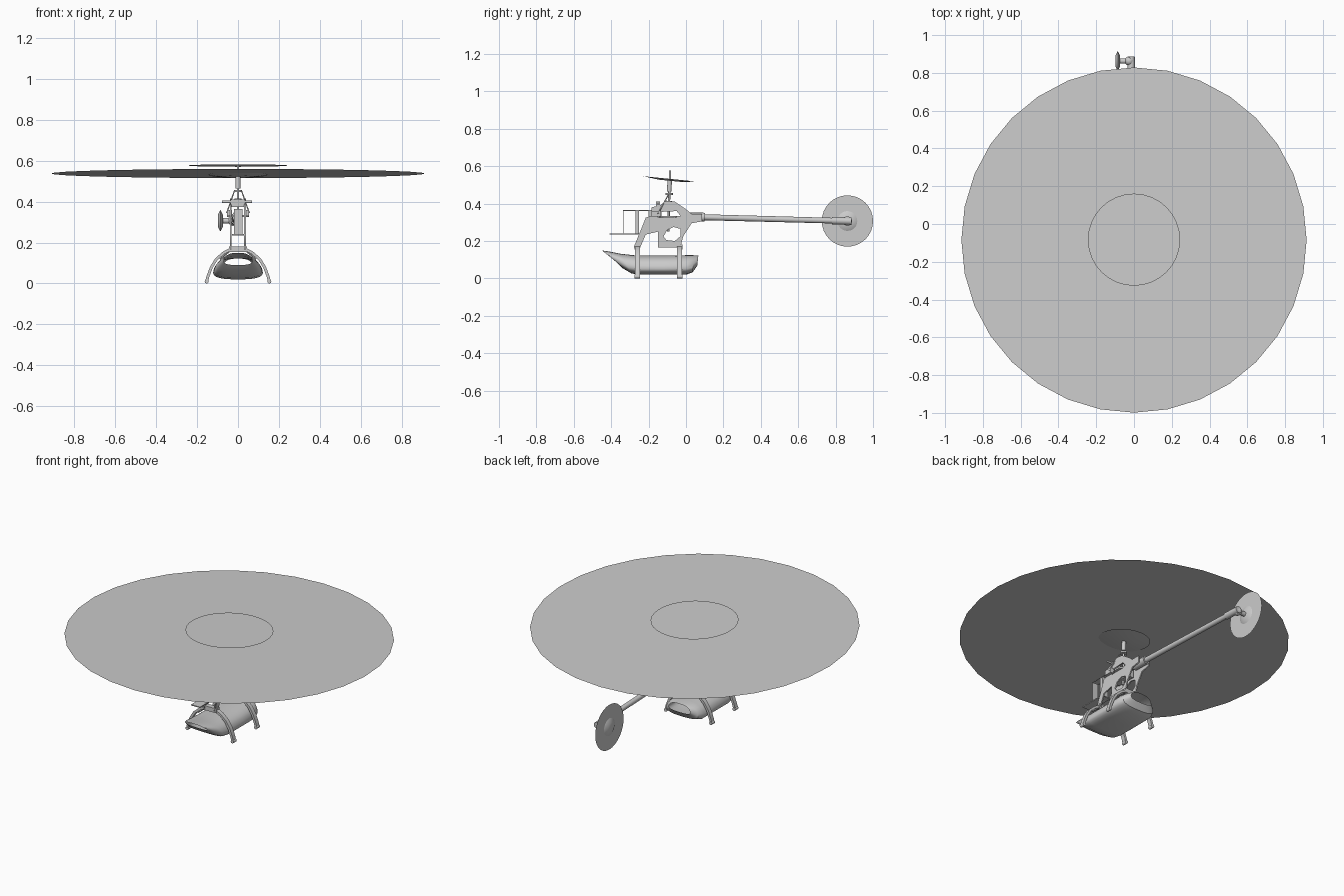
import bpy, bmesh, math
from mathutils import Vector, Matrix

if "Cube" in bpy.data.objects:
    bpy.data.objects.remove(bpy.data.objects["Cube"])

def add_mesh(name, verts, faces, smooth=False):
    me = bpy.data.meshes.new(name)
    me.from_pydata(verts, [], faces)
    ob = bpy.data.objects.new(name, me)
    bpy.context.collection.objects.link(ob)
    bm = bmesh.new(); bm.from_mesh(me)
    bmesh.ops.recalc_face_normals(bm, faces=bm.faces)
    bm.to_mesh(me); bm.free()
    if smooth:
        shade(ob)
    return ob

def shade(ob):
    bpy.ops.object.select_all(action='DESELECT')
    ob.select_set(True)
    bpy.context.view_layer.objects.active = ob
    bpy.ops.object.shade_smooth_by_angle(angle=math.radians(35))

def box(name, x0, x1, y0, y1, z0, z1):
    v = [(x, y, z) for x in (x0, x1) for y in (y0, y1) for z in (z0, z1)]
    f = [(0, 1, 3, 2), (4, 6, 7, 5), (0, 4, 5, 1), (2, 3, 7, 6), (0, 2, 6, 4), (1, 5, 7, 3)]
    return add_mesh(name, v, f)

def rod(name, a, b, r0, r1=None, sides=16):
    a, b = Vector(a), Vector(b)
    r1 = r0 if r1 is None else r1
    q = (b - a).to_track_quat('Z', 'Y')
    ring = [q @ Vector((math.cos(t), math.sin(t), 0)) for t in
            [2 * math.pi * i / sides for i in range(sides)]]
    v = [a + r0 * p for p in ring] + [b + r1 * p for p in ring]
    f = [(i, (i + 1) % sides, sides + (i + 1) % sides, sides + i) for i in range(sides)]
    f += [tuple(range(sides))[::-1], tuple(range(sides, 2 * sides))]
    return add_mesh(name, v, f, True)

def disc(name, loc, r, rot, sides=32):
    v = [(r * math.cos(2 * math.pi * i / sides), r * math.sin(2 * math.pi * i / sides), 0)
         for i in range(sides)]
    me = bpy.data.meshes.new(name)
    me.from_pydata(v, [], [tuple(range(sides))])
    ob = bpy.data.objects.new(name, me)
    ob.location, ob.rotation_euler = loc, rot
    bpy.context.collection.objects.link(ob)
    return ob

def plate(name, loops, x, half):
    # profile in the y-z plane with holes, given thickness
    cu = bpy.data.curves.new(name, 'CURVE')
    cu.dimensions, cu.fill_mode, cu.extrude = '2D', 'BOTH', half
    for pts in loops:
        s = cu.splines.new('POLY')
        s.points.add(len(pts) - 1)
        for p, (a, b) in zip(s.points, pts):
            p.co = (a, b, 0, 1)
        s.use_cyclic_u = True
    tmp = bpy.data.objects.new(name + "_profile", cu)
    bpy.context.collection.objects.link(tmp)
    bpy.context.view_layer.update()
    me = bpy.data.meshes.new_from_object(tmp.evaluated_get(bpy.context.evaluated_depsgraph_get()))
    bpy.data.objects.remove(tmp)
    me.transform(Matrix(((0, 0, 1, x), (1, 0, 0, 0), (0, 1, 0, 0), (0, 0, 0, 1))))
    ob = bpy.data.objects.new(name, me)
    bpy.context.collection.objects.link(ob)
    return ob

# main rotor disc and stabiliser disc, tilted a little forward-up
tilt = math.radians(-1.4)
disc("main_rotor_disc", (0, -0.085, 0.538), 0.914, (tilt, 0, 0))
disc("stabiliser_disc", (0, -0.083, 0.577), 0.244, (tilt, 0, 0))

# rotor head and mast
rod("rotor_dish", (0, -0.086, 0.522), (0, -0.085, 0.532), 0.06, 0.145, 32)
rod("mast_top_pin", (0, -0.086, 0.53), (0, -0.085, 0.576), 0.006)
rod("mast_sleeve", (0, -0.09, 0.465), (0, -0.087, 0.525), 0.012)
rod("mast", (0, -0.095, 0.25), (0, -0.088, 0.5), 0.006)
rod("swashplate", (0, -0.09, 0.447), (0, -0.09, 0.458), 0.02)
rod("mast_bearing", (0, -0.093, 0.38), (0, -0.092, 0.415), 0.016)

# side plates with lightening holes
outline = [(-0.28, .165), (-.245, .165), (-.215, .235), (-.15, .25), (-.15, .18), (-.03, .165),
           (-.015, .225), (.03, .295), (.085, .305), (.085, .345), (.03, .345), (0, .37),
           (-.06, .41), (-.105, .415), (-.14, .39), (-.185, .38), (-.185, .335), (-.215, .325)]
hole_low = [(-.12, .225), (-.105, .205), (-.06, .2), (-.03, .225), (-.03, .265), (-.065, .275), (-.1, .26)]
hole_top = [(-.15, .325), (-.1, .325), (-.03, .335), (-.05, .36), (-.15, .355)]
for side, x in (("left", -0.036), ("right", 0.034)):
    plate("frame_plate_" + side, [outline, hole_low, hole_top], x, 0.004)

# machinery between the plates
box("gear_block", -.02, .02, -.15, -.03, .275, .32)
box("motor_block", -.02, .02, -.20, -.13, .28, .36)
box("frame_floor", -.036, .034, -.15, -.03, .165, .18)
box("frame_bridge", -.036, .034, -.12, -.09, .38, .395)
box("front_bridge", -.036, .034, -.275, -.25, .165, .18)
rod("main_gear", (0, -.09, .325), (0, -.09, .335), .055, sides=24)
rod("cross_bar", (-.078, -.15, .4), (.068, -.15, .4), .006)
box("cross_bar_post", -.036, .034, -.16, -.14, .375, .41)
for s, n in ((-1, "left"), (1, "right")):
    box("servo_" + n, min(s * .03, s * .055), max(s * .03, s * .055), -.185, -.135, .33, .36)
    rod("servo_link_" + n, (s * .055, -.15, .345), (s * .018, -.092, .452), .003, sides=8)

# front electronics tray
box("front_box_back", -.02, .02, -.27, -.25, .235, .365)
box("front_tray", -.03, .03, -.41, -.24, .235, .241)
for n, x in (("left", -.02), ("right", .018)):
    box("front_box_strut_" + n, x, x + .004, -.337, -.333, .24, .365)
    box("front_box_rail_" + n, x, x + .004, -.337, -.185, .361, .365)
box("front_box_panel", -.02, .022, -.338, -.334, .24, .365)

# hollow pod: slanted rings (y top, z top, y bottom, z bottom, half width)
rings = [(-.45, .15, -.375, .09, .072), (-.40, .142, -.34, .055, .10), (-.35, .132, -.29, .026, .12),
         (-.27, .123, -.24, .02, .126), (-.12, .122, -.12, .02, .126), (0, .124, 0, .02, .126),
         (.04, .124, .035, .032, .112), (.066, .122, .06, .068, .075)]
N = 28
verts, faces = [], []
for yt, zt, yb, zb, w in rings:
    for i in range(N):
        t = 2 * math.pi * i / N
        c, s = math.cos(t), math.sin(t)
        cx = math.copysign(abs(c) ** .75, c)
        h = (math.copysign(abs(s) ** .75, s) + 1) / 2
        h = h * .85 + .15 * h * h if h < 1 else 1
        verts.append((w * cx * (1.06 - .25 * h), yb + (yt - yb) * h, zb + (zt - zb) * h))
for r in range(len(rings) - 1):
    for i in range(N):
        j = (i + 1) % N
        faces.append((r * N + i, r * N + j, (r + 1) * N + j, (r + 1) * N + i))
add_mesh("pod_shell", verts, faces, True)

# landing legs: curved flat straps with small feet
path = [(0, .172), (.03, .17), (.07, .15), (.105, .12), (.13, .08), (.147, .035), (.154, .008)]
path = [(-x, z) for x, z in path[:0:-1]] + path
for name, y in (("front", -.26), ("rear", -.034)):
    v, f = [], []
    for i, (x, z) in enumerate(path):
        a, b = path[max(i - 1, 0)], path[min(i + 1, len(path) - 1)]
        d = Vector((b[0] - a[0], b[1] - a[1])).normalized()
        for o, dy in ((.007, -.013), (.007, .013), (-.007, .013), (-.007, -.013)):
            v.append((x - d.y * o, y + dy, z + d.x * o))
    for i in range(len(path) - 1):
        f += [(4 * i + k, 4 * i + (k + 1) % 4, 4 * i + 4 + (k + 1) % 4, 4 * i + 4 + k) for k in range(4)]
    f += [(0, 1, 2, 3), (len(v) - 4, len(v) - 3, len(v) - 2, len(v) - 1)]
    add_mesh("landing_leg_" + name, v, f, True)
    box("leg_mount_" + name, -.045, .045, y - .015, y + .015, .155, .182)
    for s, n in ((-1, "left"), (1, "right")):
        rod(f"foot_{name}_{n}", (s * .153, y - .015, .01), (s * .153, y + .015, .01), .01, sides=12)
        rod(f"strap_{name}_{n}", (s * .04, y, .16), (s * .09, y, .12), .005, sides=8)

# tail boom with clamp and gearbox
rod("tail_boom", (-.005, -.02, .33), (-.015, .86, .307), .016, .015)
rod("boom_clamp", (-.005, .0, .329), (-.006, .1, .327), .024)
rod("boom_end_sleeve", (-.014, .78, .309), (-.016, .885, .306), .02)
rod("tail_gear_shaft", (-.015, .863, .307), (-.09, .863, .307), .014)
bm = bmesh.new()
bmesh.ops.create_uvsphere(bm, u_segments=16, v_segments=10, radius=.025)
me = bpy.data.meshes.new("tail_gearbox")
bm.to_mesh(me); bm.free()
ob = bpy.data.objects.new("tail_gearbox", me)
ob.location = (-.025, .863, .307)
bpy.context.collection.objects.link(ob)
shade(ob)

# tail rotor
disc("tail_rotor_disc", (-.086, .863, .307), .137, (0, math.radians(-90), 0))
rod("tail_hub_outer", (-.098, .863, .307), (-.086, .863, .307), .03, .053, 24)
rod("tail_hub_inner", (-.086, .863, .307), (-.074, .863, .307), .053, .03, 24)
